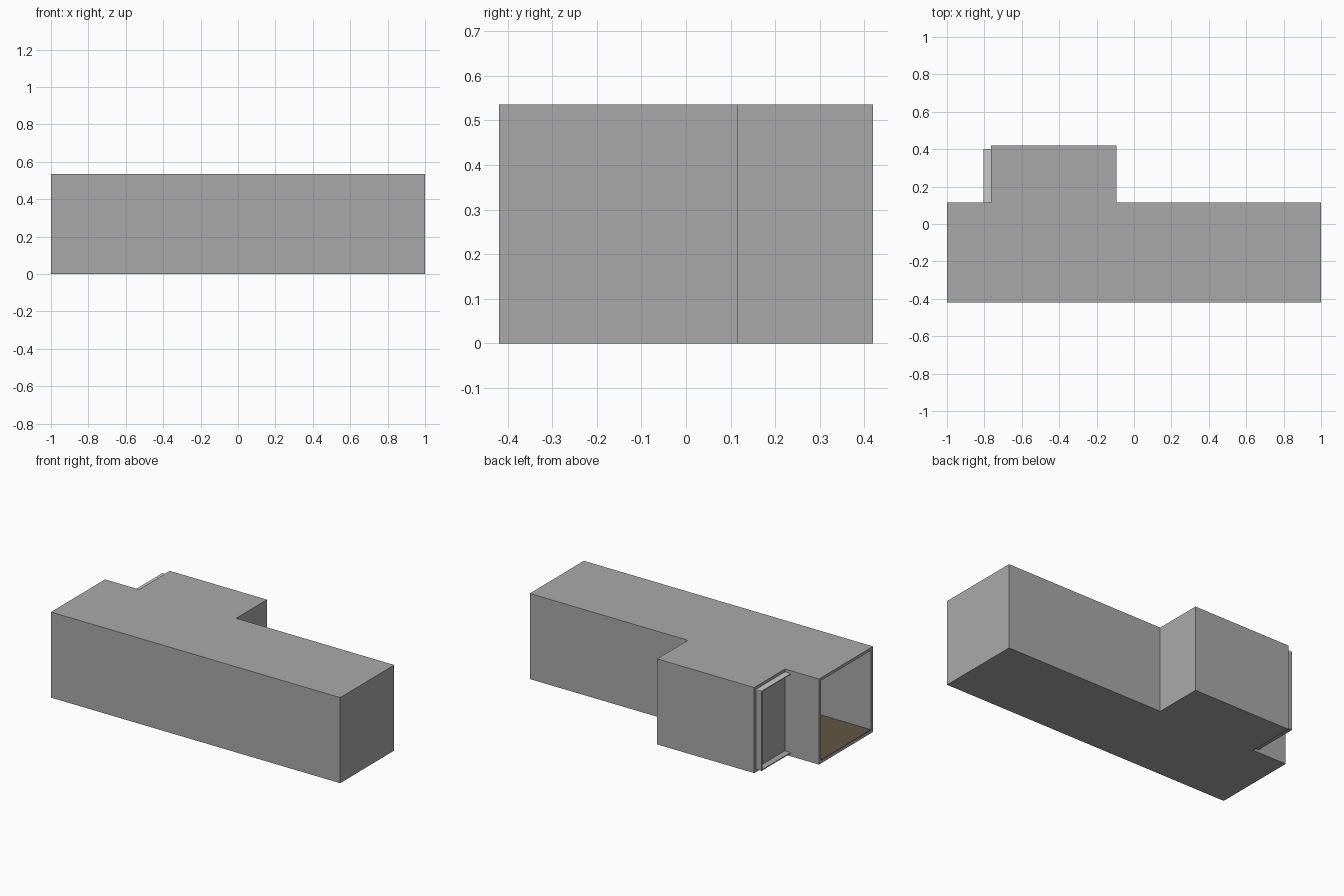
import bpy
import bmesh

if "Cube" in bpy.data.objects:
    bpy.data.objects.remove(bpy.data.objects["Cube"])

H = 0.535           # overall height
T = 0.018           # wall thickness
X0, X1 = -0.765, -0.093   # side bay extent
Y0, YM, Y1 = -0.419, 0.115, 0.419
DARK = (0.40, 0.40, 0.40, 1)
BROWN = (0.124, 0.092, 0.058, 1)


def outline(left, t):
    """T-shaped plan, inset by t, with its own left end."""
    return [(left, Y0 + t), (1 - t, Y0 + t), (1 - t, YM - t), (X1 - t, YM - t),
            (X1 - t, Y1 - t), (X0 + t, Y1 - t), (X0 + t, YM - t), (left, YM - t)]


def prism(name, pts, z0, z1, color=None):
    bm = bmesh.new()
    base = bm.faces.new([bm.verts.new((x, y, z0)) for x, y in pts])
    ext = bmesh.ops.extrude_face_region(bm, geom=[base])
    top = [v for v in ext["geom"] if isinstance(v, bmesh.types.BMVert)]
    bmesh.ops.translate(bm, vec=(0, 0, z1 - z0), verts=top)
    bmesh.ops.recalc_face_normals(bm, faces=bm.faces)
    me = bpy.data.meshes.new(name)
    bm.to_mesh(me)
    bm.free()
    ob = bpy.data.objects.new(name, me)
    bpy.context.collection.objects.link(ob)
    if color:
        mat = bpy.data.materials.new(name + "_material")
        mat.diffuse_color = color
        mat.use_nodes = True
        mat.node_tree.nodes["Principled BSDF"].inputs["Base Color"].default_value = mat.diffuse_color
        me.materials.append(mat)
    return ob


def box(name, x, y, z, color=None):
    return prism(name, [(x[0], y[0]), (x[1], y[0]), (x[1], y[1]), (x[0], y[1])],
                 z[0], z[1], color)


# Hollow dark grey shell, open at the left end
shell = prism("building_shell", outline(-1, 0), 0, H, DARK)
cutter = prism("interior_cutter", outline(-1.1, T), T, H - T, DARK)
mod = shell.modifiers.new("hollow", 'BOOLEAN')
mod.operation = 'DIFFERENCE'
mod.solver = 'EXACT'
mod.object = cutter
bpy.context.view_layer.objects.active = shell
bpy.ops.object.modifier_apply(modifier=mod.name)
bpy.data.objects.remove(cutter, do_unlink=True)
# One material throughout, including the cut faces
while len(shell.data.materials) > 1:
    shell.data.materials.pop(index=1)
shell.data.polygons.foreach_set("material_index", [0] * len(shell.data.polygons))

# Brown interior floor
prism("interior_floor", outline(-0.999, T), T, T + 0.003, BROWN)

# Thin sleeve around the closed opening on the side bay
sx, p = (-0.805, X0), 0.006
box("sleeve_top", sx, (YM, 0.402), (H - T - p, H - T))
box("sleeve_bottom", sx, (YM, 0.402), (T, T + p), DARK)
box("sleeve_side", sx, (0.402 - p, 0.402), (T + p, H - T - p), DARK)
